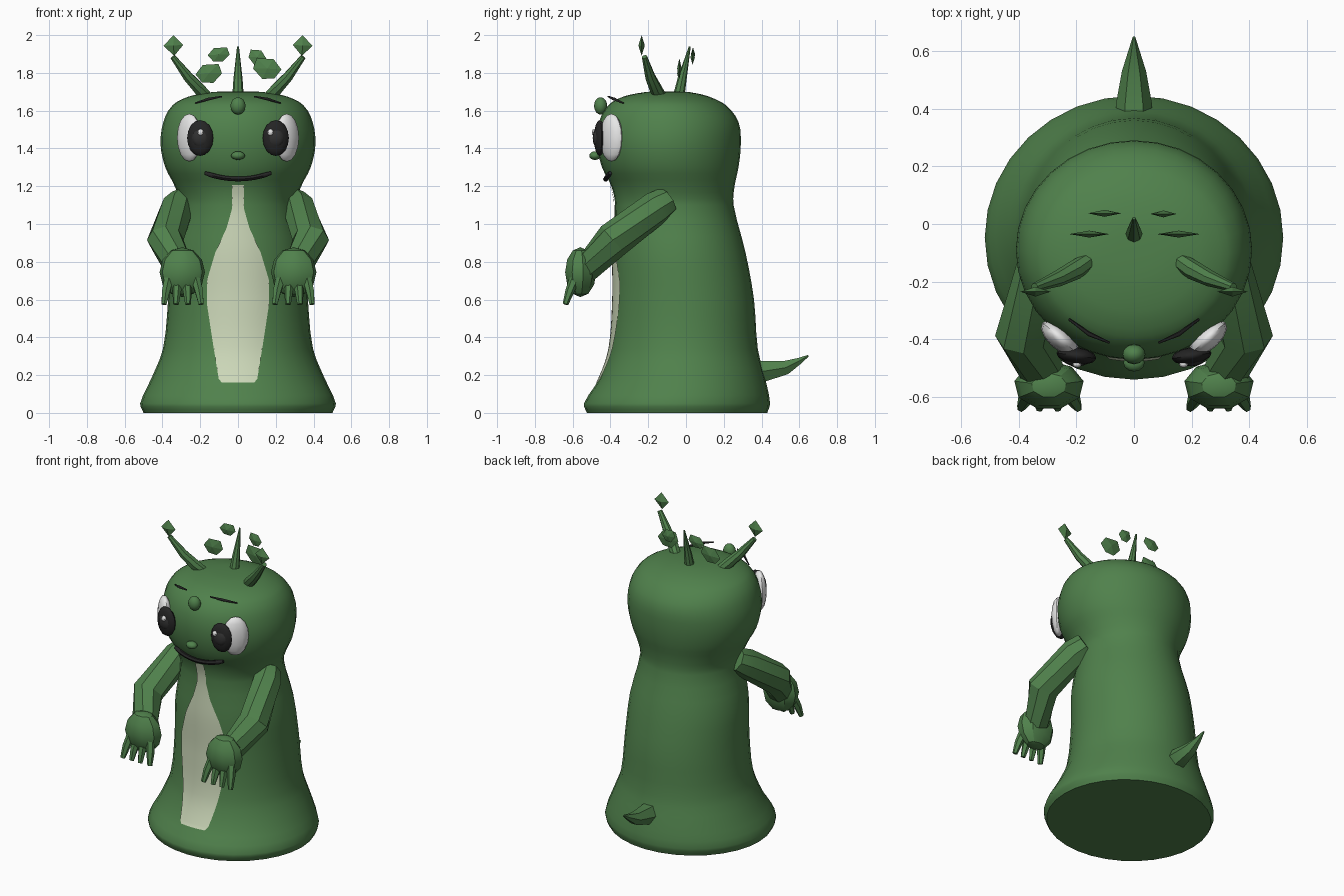
import bpy, bmesh, math
from mathutils import Vector, Matrix

if "Cube" in bpy.data.objects:
    bpy.data.objects.remove(bpy.data.objects["Cube"])


def mat(name, rgb):
    m = bpy.data.materials.new(name)
    m.diffuse_color = (*rgb, 1)
    m.use_nodes = True
    m.node_tree.nodes["Principled BSDF"].inputs["Base Color"].default_value = m.diffuse_color
    return m


GREEN = mat("leaf green", (0.080, 0.220, 0.072))
CREAM = mat("belly cream", (0.60, 0.68, 0.48))
WHITE = mat("eye white", (0.85, 0.85, 0.85))
BLACK = mat("black", (0.018, 0.018, 0.018))
PUPIL = mat("pupil grey", (0.03, 0.03, 0.03))


def finish(bm, name, m, angle=None):
    bmesh.ops.recalc_face_normals(bm, faces=bm.faces)
    me = bpy.data.meshes.new(name)
    bm.to_mesh(me)
    bm.free()
    me.materials.append(m)
    ob = bpy.data.objects.new(name, me)
    bpy.context.collection.objects.link(ob)
    if angle:
        bpy.ops.object.select_all(action='DESELECT')
        ob.select_set(True)
        bpy.context.view_layer.objects.active = ob
        bpy.ops.object.shade_smooth_by_angle(angle=math.radians(angle))
    return ob


def loft(rings, name, m, angle=None):
    bm = bmesh.new()
    vs = [[bm.verts.new(p) for p in r] for r in rings]
    n = len(vs[0])
    for a, b in zip(vs, vs[1:]):
        for i in range(n):
            j = (i + 1) % n
            bm.faces.new((a[i], a[j], b[j], b[i]))
    bm.faces.new(vs[0])
    bm.faces.new(vs[-1])
    return finish(bm, name, m, angle)


def tube(path, radii, name, m, sides=8, angle=None):
    pts = [Vector(p) for p in path]
    rings = []
    for i, p in enumerate(pts):
        d = pts[min(i + 1, len(pts) - 1)] - pts[max(i - 1, 0)]
        q = d.to_track_quat('Z', 'Y')
        rings.append([p + q @ Vector((radii[i] * math.cos(t), radii[i] * math.sin(t), 0))
                      for t in (2 * math.pi * k / sides for k in range(sides))])
    return loft(rings, name, m, angle)


def ball(c, r, name, m, rot=0, u=12, v=8, angle=40):
    bm = bmesh.new()
    bmesh.ops.create_uvsphere(bm, u_segments=u, v_segments=v, radius=1)
    bm.transform(Matrix.Translation(c) @ Matrix.Rotation(rot, 4, 'Z') @ Matrix.Diagonal((*r, 1)))
    return finish(bm, name, m, angle)


# body and head in one lathe-like skin: z, half width, front y, back y
PROFILE = [(0, .50, -.525, .43), (.05, .518, -.54, .445), (.18, .46, -.46, .42),
           (.34, .397, -.405, .38), (.6, .37, -.385, .36), (.85, .355, -.385, .315),
           (1.1, .305, -.375, .252), (1.2, .335, -.395, .257), (1.3, .385, -.445, .278),
           (1.42, .41, -.47, .29), (1.54, .395, -.46, .278), (1.63, .345, -.41, .21),
           (1.675, .26, -.33, .12), (1.698, .14, -.22, .02), (1.705, .02, -.12, -.08)]


def section(z):
    """Smoothly interpolated centre y, half width and half depth at height z."""
    k = 0
    while k < len(PROFILE) - 2 and z > PROFILE[k + 1][0]:
        k += 1
    p = [PROFILE[min(max(k + o, 0), len(PROFILE) - 1)] for o in (-1, 0, 1, 2)]
    h = p[2][0] - p[1][0]
    t = (z - p[1][0]) / h
    out = []
    for c in (1, 2, 3):
        m1 = (p[2][c] - p[0][c]) / (p[2][0] - p[0][0]) * h
        m2 = (p[3][c] - p[1][c]) / max(p[3][0] - p[1][0], 1e-4) * h
        out.append((2*t**3 - 3*t*t + 1) * p[1][c] + (t**3 - 2*t*t + t) * m1
                   + (3*t*t - 2*t**3) * p[2][c] + (t**3 - t*t) * m2)
    return (out[1] + out[2]) / 2, out[0], (out[2] - out[1]) / 2


def front_y(x, z):
    cy, rx, ry = section(z)
    return cy - ry * math.sqrt(max(0, 1 - (x / rx) ** 2))


rings = []
for a, b in zip(PROFILE, PROFILE[1:]):
    for s in (0, 1/3, 2/3):
        z = a[0] + (b[0] - a[0]) * s
        cy, rx, ry = section(z)
        rings.append([(rx * math.cos(t), cy + ry * math.sin(t), z)
                      for t in (2 * math.pi * k / 32 for k in range(32))])
loft(rings, "body", GREEN, 40)

# belly patch following the body front: z, half width
BELLY = [(.16, .085), (.18, .102), (.35, .13), (.58, .165), (.7, .165), (.85, .12),
         (.98, .06), (1.08, .032), (1.25, .032)]
bm = bmesh.new()
rows = []
for (za, wa), (zb, wb) in zip(BELLY, BELLY[1:]):
    for s in (0, .25, .5, .75):
        z, w = za + (zb - za) * s, wa + (wb - wa) * s
        rows.append([bm.verts.new((w * k / 5, front_y(w * k / 5, z) - .006, z)) for k in range(-5, 6)])
for a, b in zip(rows, rows[1:]):
    for i in range(10):
        bm.faces.new((a[i], a[i + 1], b[i + 1], b[i]))
belly = finish(bm, "belly_patch", CREAM, 60)
for p in belly.data.polygons:
    if p.normal.y > 0:
        belly.data.flip_normals()
        break

for s, side in ((-1, "left"), (1, "right")):
    # arm, hand and four fingers
    tube([(.29 * s, -.10, 1.125), (.32 * s, -.16, 1.085), (.385 * s, -.385, .915), (.31 * s, -.53, .76)],
         [.075, .09, .097, .075], side + "_arm", GREEN, 8, 25)
    ball((.295 * s, -.56, .745), (.122, .085, .132), side + "_hand", GREEN, 0, 9, 6, 30)
    for x0, x1 in ((.225, .195), (.272, .265), (.318, .328), (.365, .392)):
        tube([(x0 * s, -.59, .71), (x0 * .4 * s + x1 * .6 * s, -.615, .645), (x1 * s, -.638, .575)],
             [.028, .024, .015], side + "_finger", GREEN, 6, 40)
    # eye: white, iris, pupil and glint
    ball((.258 * s, -.395, 1.457), (.08, .04, .127), side + "_eye_white", WHITE, s * math.radians(42))
    ball((.2 * s, -.457, 1.455), (.07, .03, .095), side + "_iris", BLACK, s * math.radians(8), 12, 8)
    ball((.198 * s, -.47, 1.455), (.048, .024, .05), side + "_pupil", PUPIL)
    ball((-.198 if s < 0 else .172, -.487, 1.485), (.016, .012, .018), side + "_glint", WHITE, 0, 8, 6)
    # eyebrow
    tube([(.226 * s, -.33, 1.64), (.155 * s, -.382, 1.662), (.085 * s, -.412, 1.675)],
         [.004, .008, .004], side + "_eyebrow", BLACK, 6, 60)
    # antenna with diamond tip
    tube([(.16 * s, -.13, 1.67), (.205 * s, -.16, 1.715), (.265 * s, -.19, 1.78), (.345 * s, -.22, 1.885)],
         [.03, .034, .028, .015], side + "_antenna", GREEN, 8, 40)
    bm = bmesh.new()
    o = [bm.verts.new(p) for p in ((.342*s, -.235, 2.0), (.394*s, -.235, 1.943), (.338*s, -.235, 1.89),
                                   (.29*s, -.235, 1.948), (.342*s, -.252, 1.945), (.342*s, -.218, 1.945))]
    for i in range(4):
        bm.faces.new((o[i], o[(i + 1) % 4], o[4]))
        bm.faces.new((o[i], o[(i + 1) % 4], o[5]))
    finish(bm, side + "_antenna_tip", GREEN)

# nose, forehead bump and smile
ball((0, -.482, 1.362), (.037, .03, .023), "nose", GREEN)
ball((0, -.452, 1.625), (.04, .035, .046), "forehead_bump", GREEN)
smile = []
for k in range(-6, 7):
    x = .175 * k / 6
    z = 1.238 + .032 * (k / 6) ** 2
    smile.append((x, front_y(x, z) - .012, z))
tube(smile, [.01] + [.014] * 11 + [.01], "mouth", BLACK, 6, 60)

# head spike and tail
tube([(0, -.04, 1.67), (0, -.02, 1.77), (0, .02, 1.94)], [.031, .024, .005], "head_spike", GREEN, 8, 40)
tube([(0, .36, .22), (0, .42, .222), (0, .53, .24), (0, .6, .275), (0, .648, .303)],
     [.066, .062, .042, .02, .005], "tail", GREEN, 6, 25)

# floating leaves above the head: thin six-sided chips
HEX = [(-1, -.1), (-.45, .9), (.75, 1), (1, 0), (.35, -1), (-.5, -.95)]
for cx, cy, cz, w, h, f in ((-.155, -.035, 1.797, .07, .05, 1), (-.102, .037, 1.897, .058, .038, 1),
                            (.102, .035, 1.883, .046, .04, -1), (.155, -.035, 1.823, .075, .055, -1)):
    bm = bmesh.new()
    rim = [bm.verts.new((cx + f * a * w, cy, cz + b * h)) for a, b in HEX]
    tips = [bm.verts.new((cx, cy + d, cz)) for d in (-.012, .012)]
    for i in range(6):
        for t in tips:
            bm.faces.new((rim[i], rim[(i + 1) % 6], t))
    finish(bm, "floating_leaf", GREEN)
